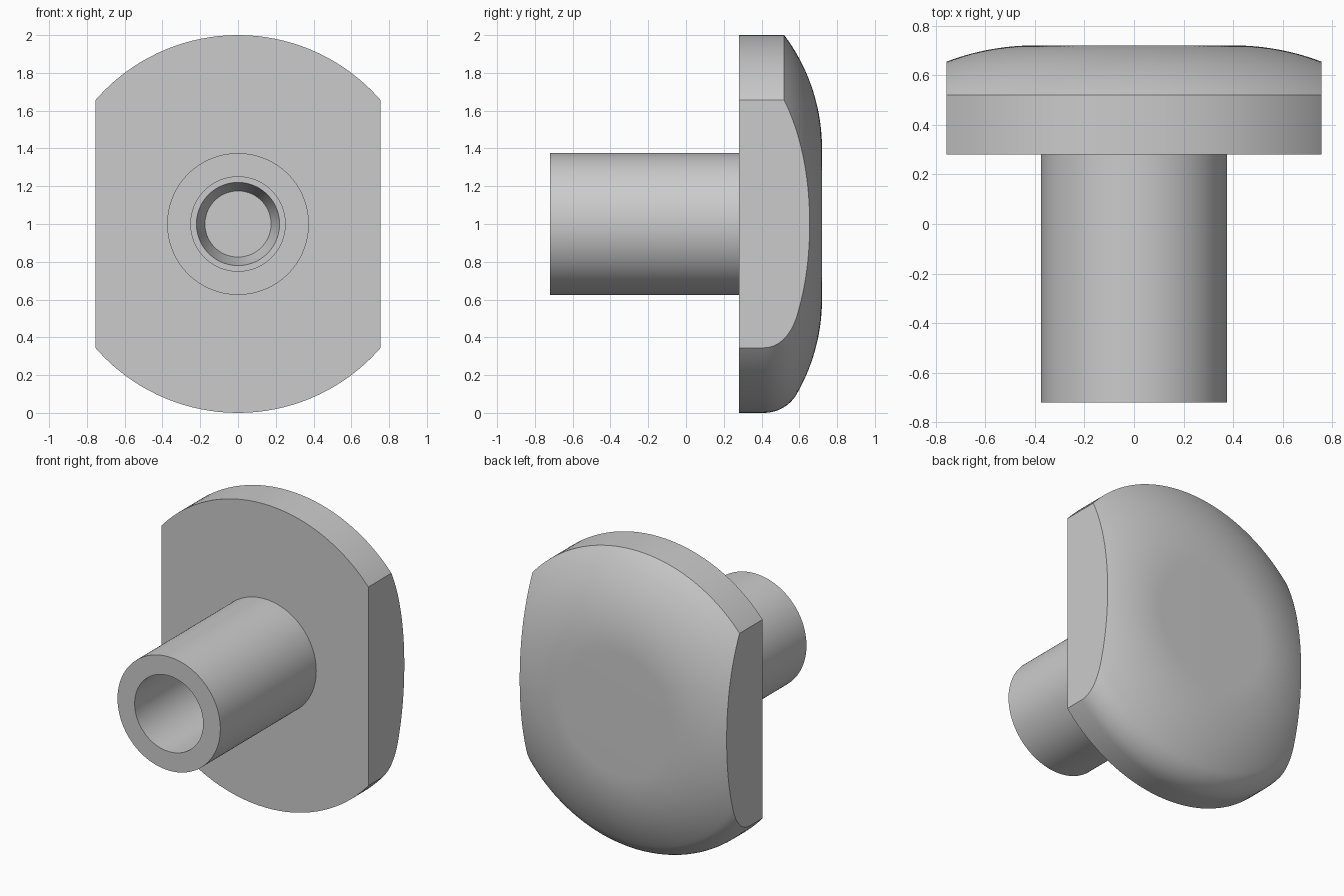
import bpy, bmesh
from math import sin, cos, pi, sqrt, radians

if "Cube" in bpy.data.objects:
    bpy.data.objects.remove(bpy.data.objects["Cube"])

SEGS = 128
HALF_WIDTH = 0.755


def revolve(bm, profile_at):
    """Spin (radius, y) profiles round the y axis at z = 1."""
    cols = []
    for i in range(SEGS):
        a = 2 * pi * i / SEGS
        cols.append([bm.verts.new((r * cos(a), y, 1 + r * sin(a)))
                     for r, y in profile_at(a)])
    for i in range(SEGS):
        p, q = cols[i], cols[(i + 1) % SEGS]
        for j in range(len(p) - 1):
            bm.faces.new((p[j], p[j + 1], q[j + 1], q[j]))
    bmesh.ops.remove_doubles(bm, verts=bm.verts[:], dist=1e-5)
    bmesh.ops.dissolve_degenerate(bm, edges=bm.edges[:], dist=1e-6)


def finish(bm, name):
    bmesh.ops.recalc_face_normals(bm, faces=bm.faces[:])
    mesh = bpy.data.meshes.new(name)
    bm.to_mesh(mesh)
    bm.free()
    obj = bpy.data.objects.new(name, mesh)
    bpy.context.collection.objects.link(obj)
    bpy.ops.object.select_all(action='DESELECT')
    obj.select_set(True)
    bpy.context.view_layer.objects.active = obj
    bpy.ops.object.shade_smooth_by_angle(angle=radians(30))
    return obj


def dome(r):
    return -0.28 + sqrt(1 - (r - 0.4) ** 2)


def head_profile(a):
    # stepped recess at the end of the bore, then the flat front
    pts = [(0, 0.44), (0.175, 0.44), (0.2, 0.36), (0.22, 0.28), (0.375, 0.28), (1, 0.28)]
    n = 10
    if sin(a) >= -1e-6:
        # upper rim: crisp edge where the dome meets the side wall
        pts.append((1, 0.413))
        pts += [(1 - 0.1 * k / n, dome(1 - 0.1 * k / n)) for k in range(n + 1)]
    else:
        # lower rim: rounded edge tangent to wall and dome
        pts.append((1, 0.35))
        pts += [(0.8 + 0.2 * cos(pi / 3 * k / n), 0.4132 + 0.2 * sin(pi / 3 * k / n))
                for k in range(n + 1)]
    # shallow dome with a flat centre
    pts += [(0.9 - 0.5 * k / 16, dome(0.9 - 0.5 * k / 16)) for k in range(1, 17)]
    return pts + [(0, 0.72)]


# Domed head, trimmed flat on both sides
bm = bmesh.new()
revolve(bm, head_profile)
for s in (-1, 1):
    bmesh.ops.bisect_plane(bm, geom=bm.verts[:] + bm.edges[:] + bm.faces[:],
                           plane_co=(s * HALF_WIDTH, 0, 0), plane_no=(s, 0, 0),
                           clear_outer=True)
    bmesh.ops.holes_fill(bm, edges=[e for e in bm.edges if e.is_boundary], sides=0)
finish(bm, "domed_head")

# Hollow stem
bm = bmesh.new()
revolve(bm, lambda a: [(0.25, 0.28), (0.25, -0.72), (0.375, -0.72), (0.375, 0.28)])
finish(bm, "hollow_stem")
